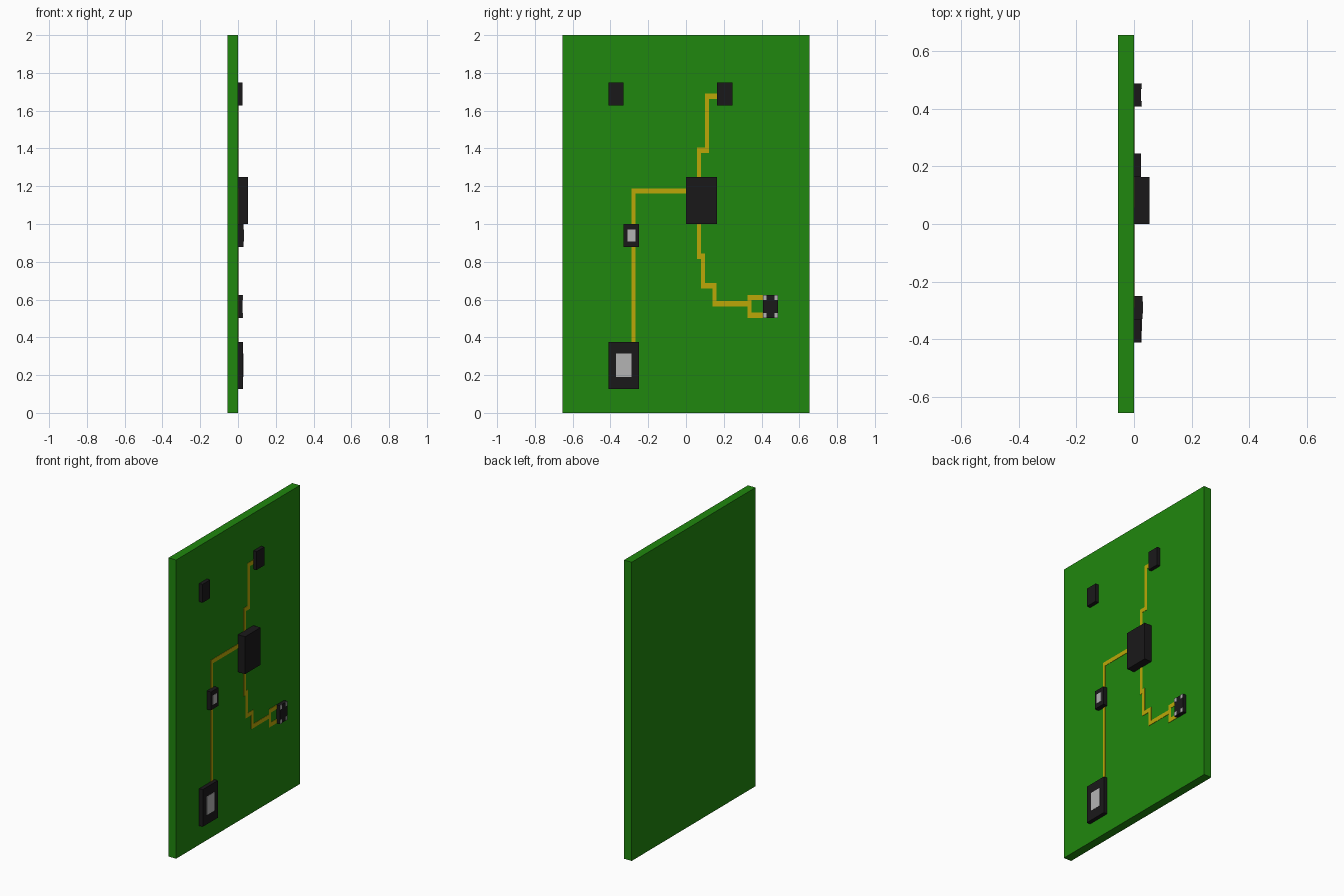
import bpy, bmesh
from mathutils import Vector

if "Cube" in bpy.data.objects:
    bpy.data.objects.remove(bpy.data.objects["Cube"])


def material(name, r, g, b):
    # display colour converted to Blender's linear values
    m = bpy.data.materials.new(name)
    m.diffuse_color = (r ** 2.2, g ** 2.2, b ** 2.2, 1)
    m.use_nodes = True
    m.node_tree.nodes["Principled BSDF"].inputs["Base Color"].default_value = m.diffuse_color
    return m


GREEN = material("board_green", 0.145, 0.525, 0.085)
BLACK = material("chip_black", 0.125, 0.12, 0.125)
GOLD = material("trace_gold", 0.73, 0.65, 0.06)
SILVER = material("pad_silver", 0.70, 0.70, 0.70)


def add_object(name, bm, mat):
    bmesh.ops.recalc_face_normals(bm, faces=bm.faces)
    me = bpy.data.meshes.new(name)
    bm.to_mesh(me)
    bm.free()
    me.materials.append(mat)
    ob = bpy.data.objects.new(name, me)
    bpy.context.collection.objects.link(ob)
    return ob


def box(name, x, y, z, mat):
    """Box from (min, max) ranges on each axis."""
    bm = bmesh.new()
    bmesh.ops.create_cube(bm, size=1)
    for v in bm.verts:
        v.co = Vector([r[0] + (c + 0.5) * (r[1] - r[0]) for r, c in zip((x, y, z), v.co)])
    return add_object(name, bm, mat)


def trace(name, path, hy=0.011, hz=0.014, height=0.002):
    """Mitred flat strip along right-angled (y, z) points on the board face."""
    bm = bmesh.new()
    pts = [Vector(p) for p in path]
    normals = []
    for a, b in zip(pts, pts[1:]):
        d = (b - a).normalized()
        normals.append(Vector((-d.y * hy, d.x * hz)))
    rows = []
    for i, p in enumerate(pts):
        off = sum(normals[max(i - 1, 0):i + 1], Vector((0, 0)))
        rows.append([bm.verts.new((0, *(p + s * off))) for s in (1, -1)])
    faces = [bm.faces.new((a[0], a[1], b[1], b[0])) for a, b in zip(rows, rows[1:])]
    ext = bmesh.ops.extrude_face_region(bm, geom=faces)
    verts = [g for g in ext["geom"] if isinstance(g, bmesh.types.BMVert)]
    bmesh.ops.translate(bm, verts=verts, vec=(height, 0, 0))
    return add_object(name, bm, GOLD)


# Board
box("circuit_board", (-0.056, 0), (-0.655, 0.655), (0, 2), GREEN)

# Chips: name, height, y range, z range
for name, h, y, z in [
    ("main_processor", 0.053, (0, 0.163), (1.0, 1.25)),
    ("upper_left_chip", 0.025, (-0.41, -0.33), (1.627, 1.75)),
    ("upper_right_chip", 0.024, (0.163, 0.245), (1.627, 1.75)),
    ("small_sensor", 0.030, (-0.33, -0.25), (0.877, 1.0)),
    ("large_sensor", 0.026, (-0.41, -0.25), (0.127, 0.376)),
    ("corner_pad_chip", 0.025, (0.408, 0.487), (0.502, 0.625)),
]:
    box(name, (0, h), y, z, BLACK)

# Silver windows on the sensors
box("small_sensor_window", (0.028, 0.032), (-0.31, -0.268), (0.907, 0.97), SILVER)
box("large_sensor_window", (0.024, 0.028), (-0.37, -0.288), (0.19, 0.314), SILVER)

# Silver pads on the four corners of the right-hand chip
for side, y in (("left", (0.408, 0.427)), ("right", (0.468, 0.487))):
    for level, z in (("lower", (0.502, 0.529)), ("upper", (0.598, 0.625))):
        box(f"{level}_{side}_pad", (0.023, 0.027), y, z, SILVER)

# Gold traces, as centre-line paths
trace("upper_trace", [(0.069, 1.25), (0.069, 1.391), (0.111, 1.391),
                      (0.111, 1.676), (0.163, 1.676)])
trace("lower_trace", [(0.069, 1.0), (0.069, 0.83), (0.09, 0.83), (0.09, 0.673),
                      (0.151, 0.673), (0.151, 0.578), (0.326, 0.578)])
trace("fork_trace", [(0.408, 0.611), (0.337, 0.611), (0.337, 0.517), (0.408, 0.517)])
trace("sensor_link_trace", [(0, 1.175), (-0.278, 1.175), (-0.278, 1.0)])
trace("sensor_supply_trace", [(-0.278, 0.877), (-0.278, 0.376)])
